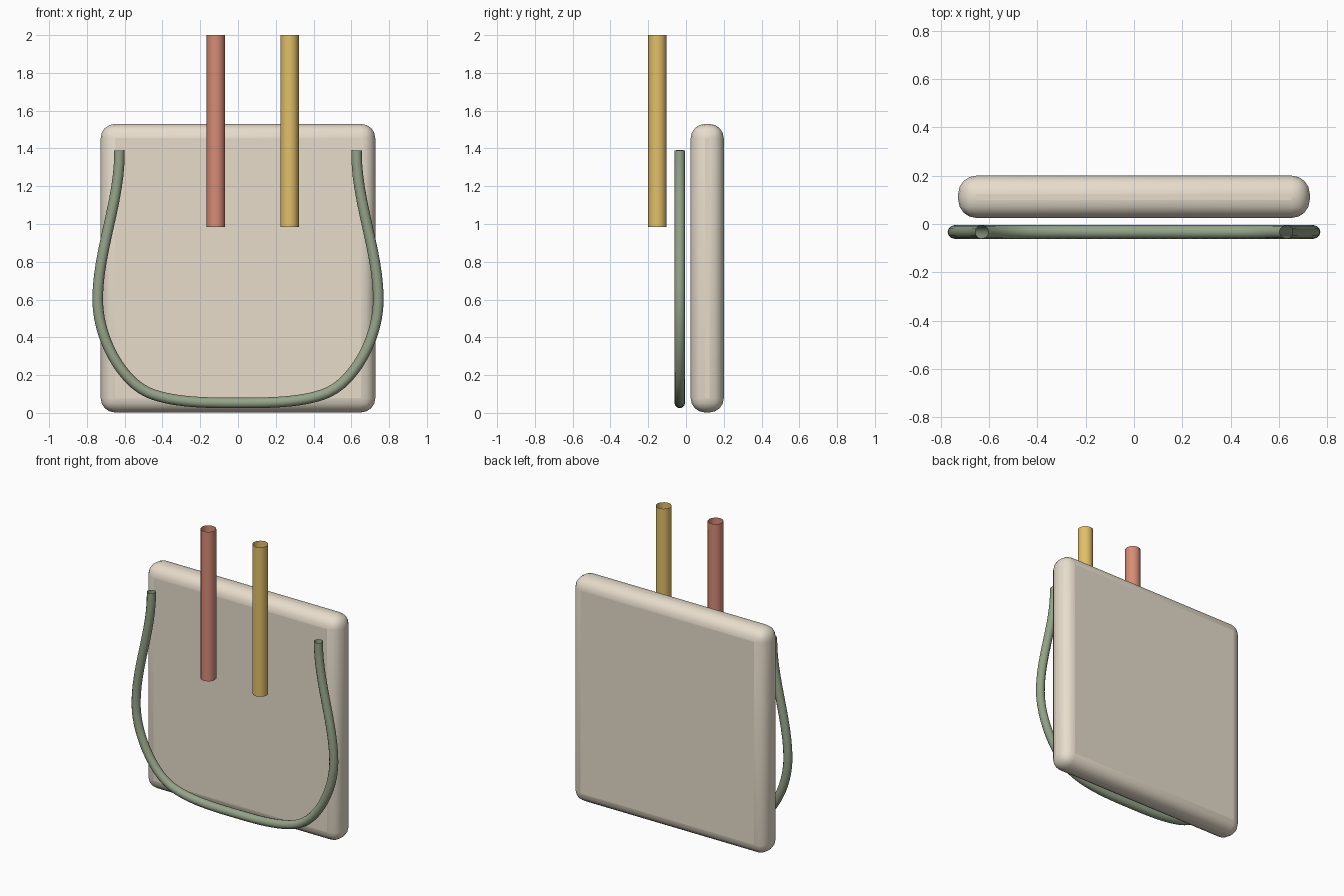
import bpy

if "Cube" in bpy.data.objects:
    bpy.data.objects.remove(bpy.data.objects["Cube"])


def material(name, rgb):
    m = bpy.data.materials.new(name)
    m.diffuse_color = (*rgb, 1)
    m.use_nodes = True
    m.node_tree.nodes["Principled BSDF"].inputs["Base Color"].default_value = m.diffuse_color
    return m


def tube(name, knots, radius, mat):
    """Open-ended tube; each knot is (position, left handle, right handle)."""
    cu = bpy.data.curves.new(name, 'CURVE')
    cu.dimensions = '3D'
    cu.bevel_depth = radius
    cu.bevel_resolution = 4
    cu.resolution_u = 12
    sp = cu.splines.new('BEZIER')
    sp.bezier_points.add(len(knots) - 1)
    for bp, (co, left, right) in zip(sp.bezier_points, knots):
        bp.handle_left_type = bp.handle_right_type = 'FREE'
        bp.co, bp.handle_left, bp.handle_right = co, left, right
    ob = bpy.data.objects.new(name, cu)
    bpy.context.collection.objects.link(ob)
    cu.materials.append(mat)
    return ob


def rod(name, x, mat):
    cu = bpy.data.curves.new(name, 'CURVE')
    cu.dimensions = '3D'
    cu.bevel_depth = 0.049
    cu.bevel_resolution = 4
    sp = cu.splines.new('POLY')
    sp.points.add(1)
    sp.points[0].co = (x, -0.151, 0.985, 1)
    sp.points[1].co = (x, -0.151, 2.0, 1)
    sp.use_smooth = True
    ob = bpy.data.objects.new(name, cu)
    bpy.context.collection.objects.link(ob)
    cu.materials.append(mat)


cream = material("cream", (0.80, 0.72, 0.60))
green = material("green", (0.30, 0.37, 0.25))
red = material("red", (0.68, 0.26, 0.18))
yellow = material("yellow", (0.76, 0.52, 0.14))

# Rounded back panel
bpy.ops.mesh.primitive_cube_add(size=1, location=(0, 0.1125, 0.766))
panel = bpy.context.object
panel.name = "back_panel"
panel.dimensions = (1.454, 0.175, 1.527)
bpy.ops.object.transform_apply(location=False, rotation=False, scale=True)
bev = panel.modifiers.new("round", 'BEVEL')
bev.width = 0.075
bev.segments = 4
panel.data.materials.append(cream)
bpy.ops.object.shade_smooth_by_angle()

# U-shaped cord in front of the panel, right half mirrored from the left
Y = -0.033
half = [
    ((-0.628, 1.39), (-0.628, 1.5), (-0.622, 1.13)),
    ((-0.743, 0.60), (-0.743, 0.86), (-0.743, 0.40)),
    ((-0.48, 0.11), (-0.62, 0.175), (-0.35, 0.05)),
]
mid = [((0, 0.053), (-0.13, 0.053), (0.13, 0.053))]
other = [((-c[0], c[1]), (-r[0], r[1]), (-l[0], l[1])) for c, l, r in reversed(half)]
knots = [[(p[0], Y, p[1]) for p in k] for k in half + mid + other]
tube("front_cord", knots, 0.028, green)

# Two upright hollow rods
rod("red_rod", -0.117, red)
rod("yellow_rod", 0.273, yellow)
